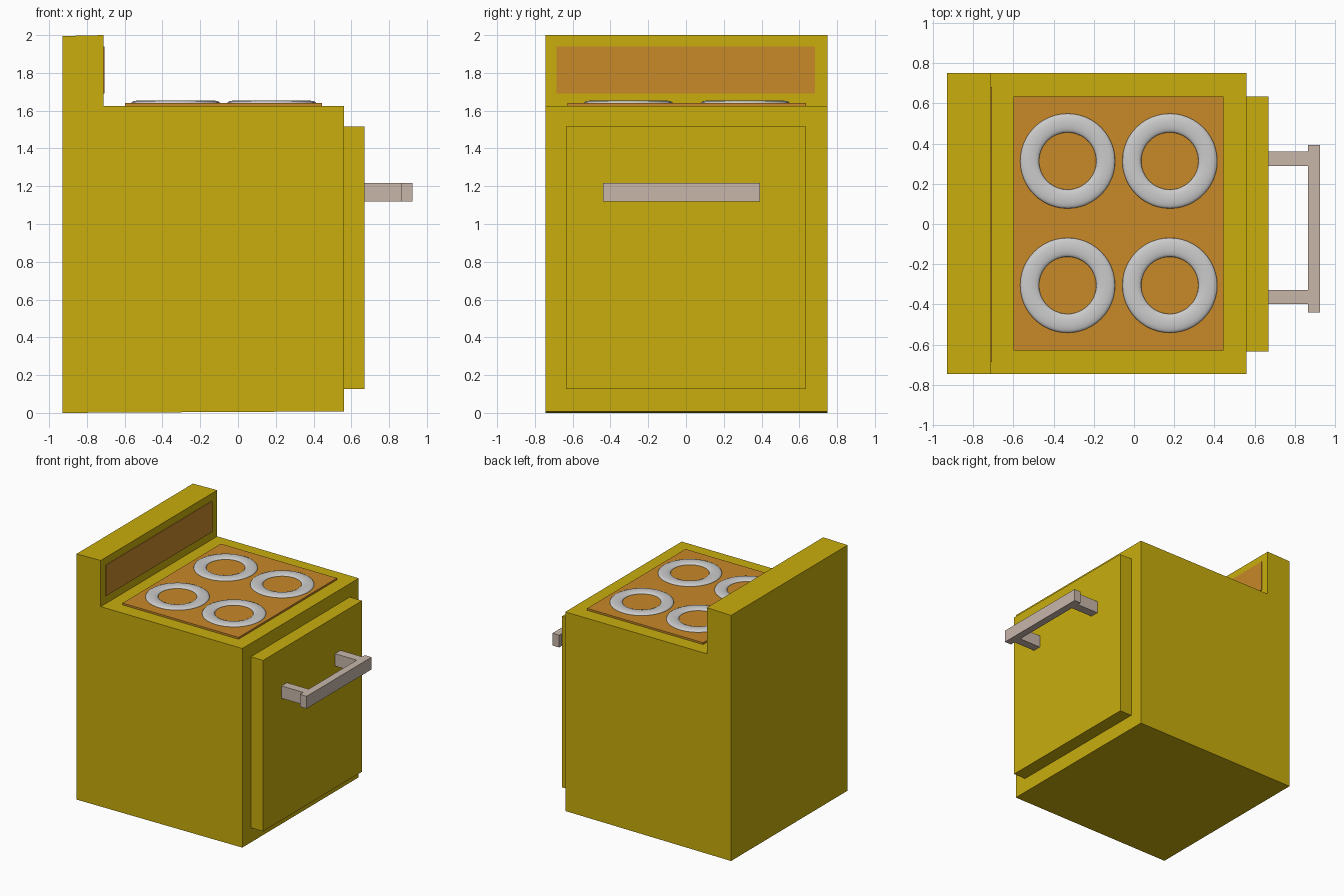
import bpy, bmesh
from mathutils import Matrix, Vector

if "Cube" in bpy.data.objects:
    bpy.data.objects.remove(bpy.data.objects["Cube"])


def material(name, rgb):
    m = bpy.data.materials.new(name)
    m.diffuse_color = (*rgb, 1)
    m.use_nodes = True
    m.node_tree.nodes["Principled BSDF"].inputs["Base Color"].default_value = m.diffuse_color
    return m


yellow = material("mustard_enamel", (0.58, 0.42, 0.004))
orange = material("orange_panel", (0.58, 0.25, 0.022))
beige = material("beige_metal", (0.58, 0.47, 0.40))


def finish(name, bm, mat=None):
    bmesh.ops.recalc_face_normals(bm, faces=bm.faces)
    mesh = bpy.data.meshes.new(name)
    bm.to_mesh(mesh)
    bm.free()
    obj = bpy.data.objects.new(name, mesh)
    bpy.context.collection.objects.link(obj)
    if mat:
        mesh.materials.append(mat)
    return obj


def extrude_profile(name, points, vec, mat):
    bm = bmesh.new()
    face = bm.faces.new([bm.verts.new(p) for p in points])
    new = bmesh.ops.extrude_face_region(bm, geom=[face])["geom"]
    verts = [g for g in new if isinstance(g, bmesh.types.BMVert)]
    bmesh.ops.translate(bm, verts=verts, vec=vec)
    return finish(name, bm, mat)


def box(name, lo, hi, mat):
    lo, hi = Vector(lo), Vector(hi)
    bm = bmesh.new()
    bmesh.ops.create_cube(bm, size=1, matrix=Matrix.Translation((lo + hi) / 2)
                          @ Matrix.Diagonal((*(hi - lo), 1)))
    return finish(name, bm, mat)


# Cabinet with raised backsplash, one L-shaped side profile
side = [(-0.93, 0), (0.56, 0.008), (0.56, 1.625), (-0.712, 1.625), (-0.712, 2.0), (-0.93, 1.995)]
extrude_profile("oven_body", [(x, -0.745, z) for x, z in side], (0, 1.495, 0), yellow)

# Oven door
box("oven_door", (0.55, -0.635, 0.127), (0.67, 0.635, 1.516), yellow)

# Door handle: a U-shaped bar with the grip overhanging its two posts
grip = [(0.66, 0.288), (0.865, 0.288), (0.865, -0.328), (0.66, -0.328), (0.66, -0.398),
        (0.865, -0.398), (0.865, -0.44), (0.925, -0.44), (0.925, 0.393), (0.865, 0.393),
        (0.865, 0.36), (0.66, 0.36)]
extrude_profile("door_handle", [(x, y, 1.118) for x, y in grip], (0, 0, 0.1), beige)

# Cooktop plate and control panel
box("cooktop_plate", (-0.598, -0.628, 1.61), (0.445, 0.634, 1.64), orange)
box("control_panel", (-0.73, -0.685, 1.69), (-0.706, 0.682, 1.94), orange)

# Four flattened burner rings
for i, (x, y) in enumerate([(-0.33, 0.313), (0.178, 0.313), (-0.33, -0.305), (0.178, -0.305)]):
    bpy.ops.mesh.primitive_torus_add(location=(x, y, 1.64), major_radius=0.189, minor_radius=0.047,
                                     major_segments=48, minor_segments=16)
    ring = bpy.context.object
    ring.name = f"burner_ring_{i + 1}"
    ring.scale.z = 0.3
    bpy.ops.object.transform_apply(location=False, rotation=False, scale=True)
    bpy.ops.object.shade_smooth()
